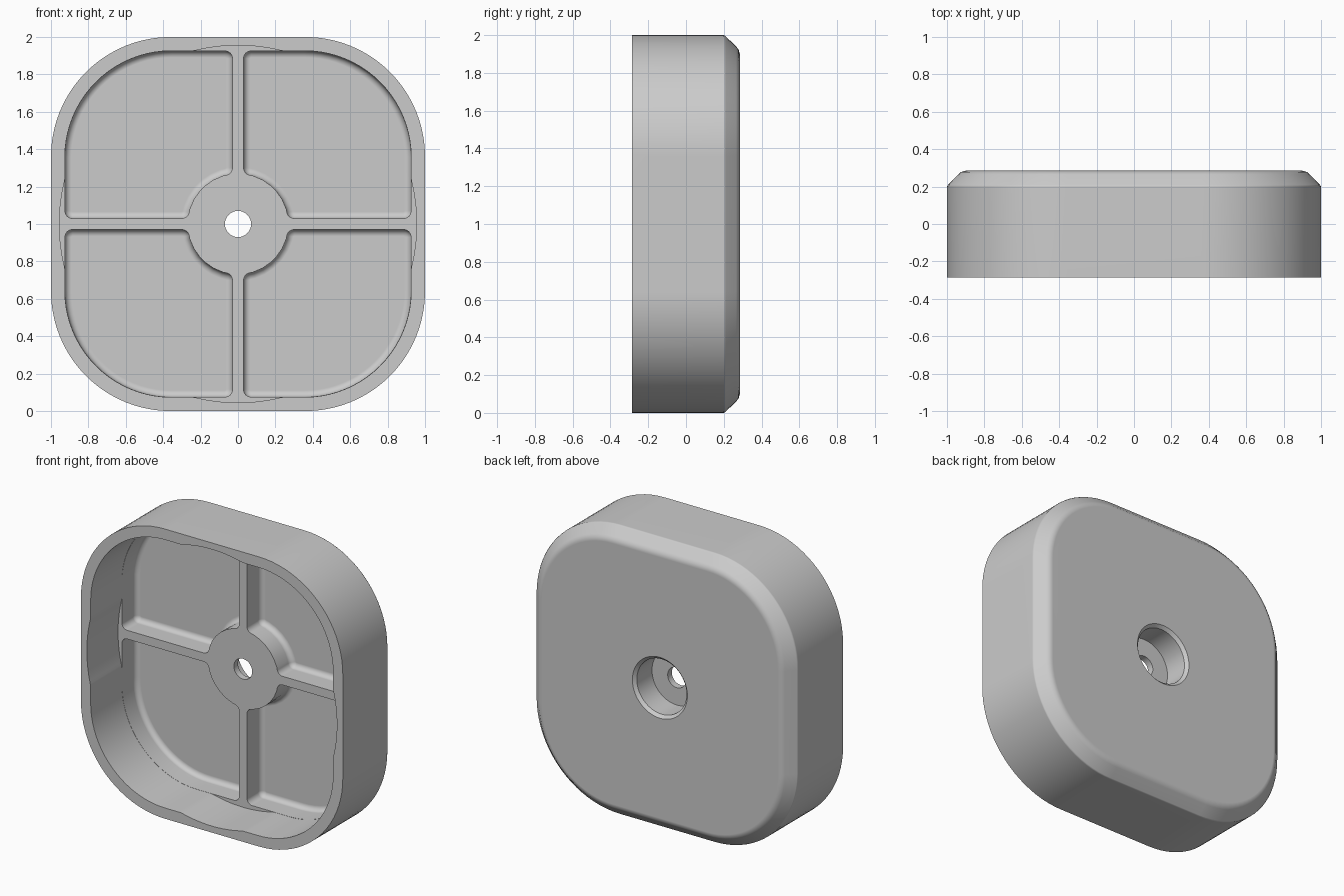
import bpy, bmesh, math
from mathutils import Vector

cube = bpy.data.objects.get("Cube")
if cube:
    bpy.data.objects.remove(cube, do_unlink=True)

FRONT, BACK = -0.285, 0.285
LEDGE, FLOOR = 0.055, 0.21      # front of the ribs and hub, pocket floor
WALL, RIB, HUB = 0.925, 0.03, 0.27

grey = bpy.data.materials.new("plain grey")
grey.use_nodes = True
colour = (0.6, 0.6, 0.6, 1)
grey.diffuse_color = colour
grey.node_tree.nodes["Principled BSDF"].inputs["Base Color"].default_value = colour


def rounded(corners):
    """Outline from (x, z, radius) corners, each radius turned into an arc."""
    out = []
    for i, (x, z, r) in enumerate(corners):
        p = Vector((x, z, 0))
        if r == 0:
            out.append(p)
            continue
        a = Vector((*corners[i - 1][:2], 0))
        b = Vector((*corners[(i + 1) % len(corners)][:2], 0))
        da, db = (a - p).normalized(), (b - p).normalized()
        half = da.angle(db) / 2
        centre = p + (da + db).normalized() * r / math.sin(half)
        t = r / math.tan(half)
        v0, v1 = p + da * t - centre, p + db * t - centre
        steps = 20 if r > 0.1 else 8
        out += [centre + v0.lerp(v1, 0.5 + math.tan((k / steps - 0.5) * (math.pi - 2 * half))
                                 / (2 * math.tan(math.pi / 2 - half))).normalized() * r
                for k in range(steps + 1)]
    return out


def rounded_square(half, r, side_points=()):
    corners = []
    for k in range(4):
        c, s = round(math.cos(k * math.pi / 2)), round(math.sin(k * math.pi / 2))
        for x, z, rad in [(half, -half, r)] + [(half, t, 0) for t in side_points]:
            corners.append((c * x - s * z, s * x + c * z, rad))
    return rounded(corners)


def circle(r, n=64):
    return [Vector((r * math.cos(2 * math.pi * k / n), r * math.sin(2 * math.pi * k / n), 0))
            for k in range(n)]


def inset(outline, d):
    """Shift a counter-clockwise outline inwards by d."""
    out = []
    for i, p in enumerate(outline):
        e0 = (p - outline[i - 1]).normalized()
        e1 = (outline[(i + 1) % len(outline)] - p).normalized()
        n0, n1 = Vector((-e0.y, e0.x, 0)), Vector((-e1.y, e1.x, 0))
        out.append(p + (n0 + n1) * d / (1 + n0.dot(n1)))
    return out


def loft(name, sections, sx=1, sz=1):
    """Solid through a list of (outline, y) sections, capped at both ends."""
    bm = bmesh.new()
    rings = [[bm.verts.new((sx * p.x, y, 1 + sz * p.y)) for p in outline]
             for outline, y in sections]
    for r0, r1 in zip(rings, rings[1:]):
        for i in range(len(r0)):
            bm.faces.new((r0[i - 1], r0[i], r1[i], r1[i - 1]))
    bm.faces.new(rings[0])
    bm.faces.new(rings[-1])
    bmesh.ops.recalc_face_normals(bm, faces=bm.faces)
    mesh = bpy.data.meshes.new(name)
    bm.to_mesh(mesh)
    bm.free()
    mesh.materials.append(grey)
    obj = bpy.data.objects.new(name, mesh)
    bpy.context.collection.objects.link(obj)
    return obj


# Outer block with a softened chamfer round the back
outer = rounded_square(1, 0.64)
chamfer = [(0, 0.2), (0.006, 0.21), (0.06, 0.265), (0.075, 0.278), (0.1, BACK)]
body = loft("cap_body", [(outer, FRONT)] + [(inset(outer, d), y) for d, y in chamfer])

# Front cavity: rounded square widened by a round seat at the middle of each side
sides = [t * 0.02 for t in range(-15, 16)]
cavity = [p * max(1, 0.955 / p.length)
          for p in rounded_square(WALL + 0.001, 0.57, sides)]
cutters = [loft("cavity_cutter", [(cavity, FRONT - 0.1), (cavity, LEDGE)])]

# Four pockets, leaving the ribs and the hub between them
a0 = math.asin(RIB / HUB)
arc = [math.pi / 2 - a0 - k / 7 * (math.pi / 2 - 2 * a0) for k in range(8)]
hub = [(HUB * math.cos(a), HUB * math.sin(a), 0.04 if i in (0, 7) else 0)
       for i, a in enumerate(arc)]
pocket = rounded([(WALL, RIB, 0.04), (WALL, WALL, 0.57), (RIB, WALL, 0.04)] + hub)
fillet = 0.035
angles = [math.pi / 2 * k / 6 for k in range(7)]
sections = [(pocket, LEDGE - 0.05)]
sections += [(inset(pocket, fillet * (1 - math.cos(a))),
              FLOOR - fillet * (1 - math.sin(a))) for a in angles]
for sx in (1, -1):
    for sz in (1, -1):
        cutters.append(loft("pocket_cutter", sections, sx, sz))

# Screw hole with a counterbore from the back
bore = [(0.07, 0), (0.07, 0.1), (0.19, 0.1), (0.19, 0.265), (0.23, 0.305)]
cutters.append(loft("bore_cutter", [(circle(r), y) for r, y in bore]))

bpy.ops.object.select_all(action="DESELECT")
bpy.context.view_layer.objects.active = body
body.select_set(True)
for cutter in cutters:
    cutter.hide_render = True
    mod = body.modifiers.new("cut", "BOOLEAN")
    mod.operation = "DIFFERENCE"
    mod.solver = "EXACT"
    mod.object = cutter
    bpy.ops.object.modifier_apply(modifier=mod.name)
    bpy.data.objects.remove(cutter, do_unlink=True)

# Smooth curves, crisp edges and flat large faces
bpy.ops.object.shade_smooth_by_angle(angle=math.radians(32))
weighted = body.modifiers.new("weighted normals", "WEIGHTED_NORMAL")
weighted.keep_sharp = True
